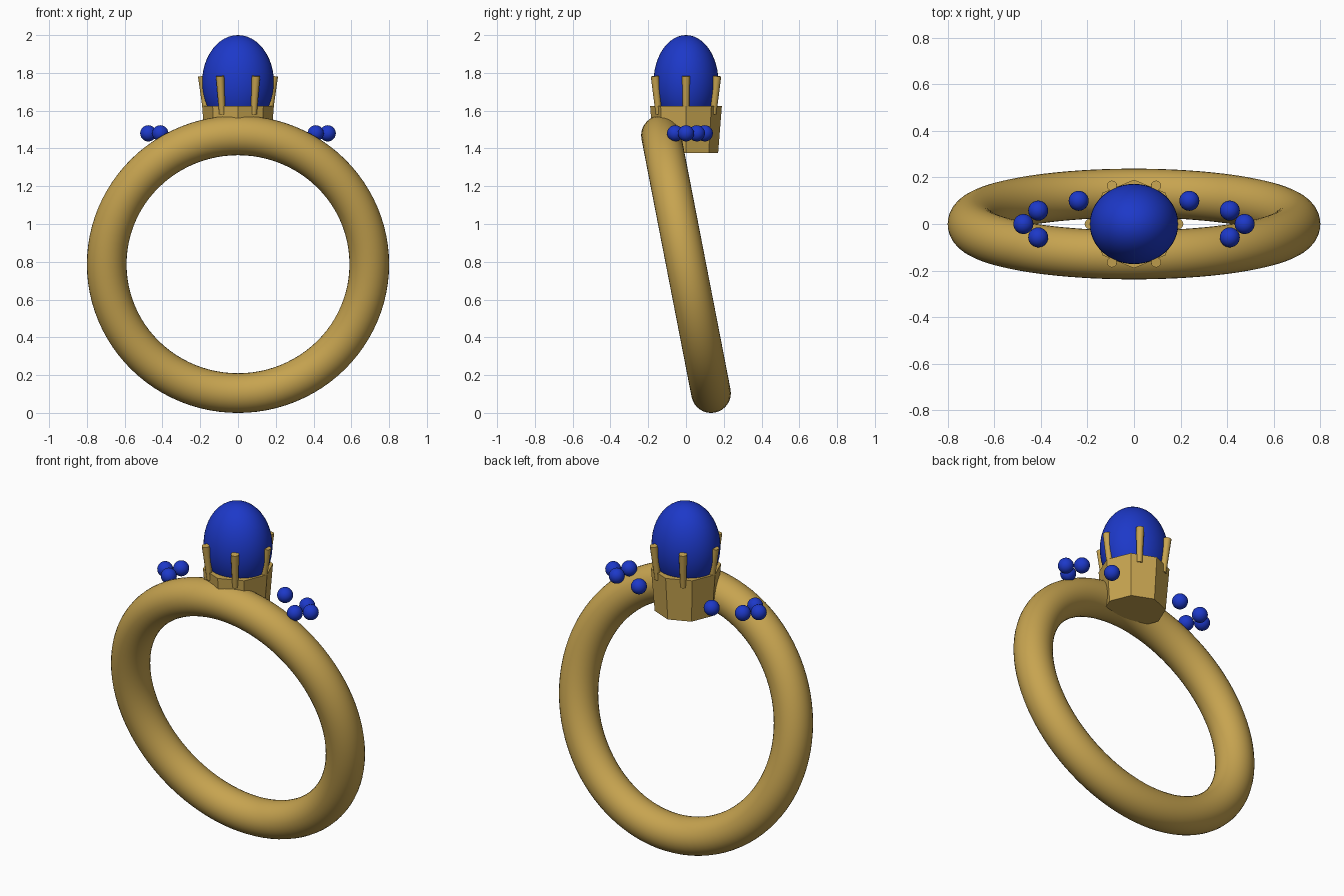
import bpy
from math import sin, cos, pi, radians
from mathutils import Vector

if "Cube" in bpy.data.objects:
    bpy.data.objects.remove(bpy.data.objects["Cube"])


def material(name, color):
    mat = bpy.data.materials.new(name)
    mat.diffuse_color = color
    mat.use_nodes = True
    mat.node_tree.nodes["Principled BSDF"].inputs["Base Color"].default_value = mat.diffuse_color
    return mat


gold = material("gold", (0.57, 0.37, 0.08, 1))
blue = material("blue_gem", (0.012, 0.04, 0.58, 1))


def finish(name, mat, smooth=True):
    ob = bpy.context.object
    ob.name = name
    ob.data.materials.append(mat)
    if smooth:
        bpy.ops.object.shade_smooth_by_angle(angle=radians(40))
    return ob


# Tilted band, its top leaning toward the front
bpy.ops.mesh.primitive_torus_add(major_radius=0.695, minor_radius=0.105,
                                 major_segments=96, minor_segments=32,
                                 location=(0, 0, 0.787),
                                 rotation=(radians(101), 0, 0))
finish("band", gold)

# Eight-sided flared seat
bpy.ops.mesh.primitive_cone_add(vertices=8, radius1=0.17, radius2=0.19,
                                depth=0.25, location=(0, 0, 1.5))
finish("seat", gold, smooth=False)

# Oval main stone
bpy.ops.mesh.primitive_uv_sphere_add(segments=48, ring_count=24, radius=1,
                                     location=(0, 0, 1.75))
bpy.context.object.scale = (0.19, 0.172, 0.25)
finish("main_stone", blue)

# Six outward-leaning prongs
for i in range(6):
    d = Vector((cos(i * pi / 3), sin(i * pi / 3), 0))
    low = d * 0.167 + Vector((0, 0, 1.58))
    high = d * 0.19 + Vector((0, 0, 1.783))
    axis = high - low
    bpy.ops.mesh.primitive_cone_add(
        vertices=12, radius1=0.016, radius2=0.022, depth=axis.length,
        location=(low + high) / 2,
        rotation=axis.to_track_quat('Z', 'Y').to_euler())
    finish(f"prong_{i + 1}", gold)

# Oval halo of small round stones
for i in range(12):
    a = i * pi / 6
    bpy.ops.mesh.primitive_uv_sphere_add(
        segments=24, ring_count=12, radius=0.043,
        location=(0.475 * cos(a), 0.115 * sin(a), 1.48))
    finish(f"halo_stone_{i + 1}", blue)
